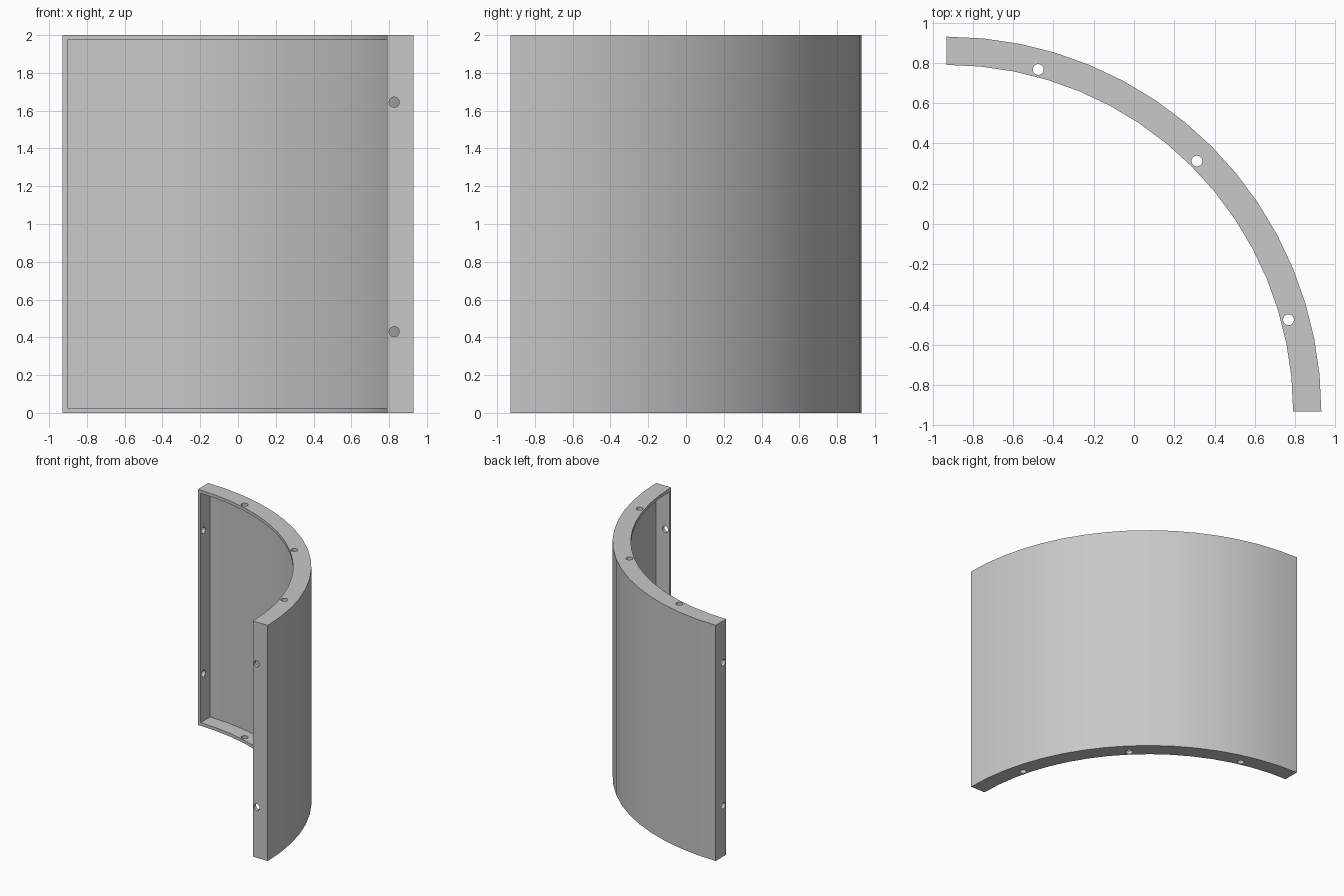
import bpy, bmesh, math
from mathutils import Matrix, Vector

cube = bpy.data.objects.get("Cube")
if cube:
    bpy.data.objects.remove(cube, do_unlink=True)

C = 0.93                      # the arc's axis stands at (-C, -C)
R_OUT, R_IN, R_HOLES = 2 * C, 1.72, 1.757
HEIGHT, FLANGE, SKIN = 2.0, 0.027, 0.0135
SEGMENTS, HOLE_R = 16, 0.027

grey = bpy.data.materials.new("light grey")
grey.use_nodes = True
grey.diffuse_color = (0.58, 0.58, 0.58, 1)
grey.node_tree.nodes["Principled BSDF"].inputs["Base Color"].default_value = grey.diffuse_color


def make_object(name, bm):
    bmesh.ops.recalc_face_normals(bm, faces=bm.faces)
    mesh = bpy.data.meshes.new(name)
    bm.to_mesh(mesh)
    bm.free()
    mesh.materials.append(grey)
    obj = bpy.data.objects.new(name, mesh)
    bpy.context.collection.objects.link(obj)
    return obj


def arc(radius, inset):
    """Quarter arc whose ends stop a fixed distance short of the end planes."""
    start = math.asin(inset / radius)
    step = (math.pi / 2 - 2 * start) / SEGMENTS
    return [(radius * math.cos(start + i * step) - C,
             radius * math.sin(start + i * step) - C) for i in range(SEGMENTS + 1)]


def sector(name, r_in, r_out, inset, z0, z1):
    """Upright block with a quarter-ring outline."""
    bm = bmesh.new()
    rings = [[bm.verts.new((x, y, z)) for x, y in arc(r, inset)]
             for r, z in ((r_in, z0), (r_out, z0), (r_out, z1), (r_in, z1))]
    for k in range(4):
        a, b = rings[k], rings[(k + 1) % 4]
        for i in range(SEGMENTS):
            bm.faces.new((a[i], a[i + 1], b[i + 1], b[i]))
    for i in (0, SEGMENTS):
        bm.faces.new([ring[i] for ring in rings])
    return make_object(name, bm)


def add_pin(bm, centre, axis, length):
    turn = Vector((0, 0, 1)).rotation_difference(Vector(axis)).to_matrix().to_4x4()
    bmesh.ops.create_cone(bm, cap_ends=True, segments=20, radius1=HOLE_R, radius2=HOLE_R,
                          depth=length, matrix=Matrix.Translation(centre) @ turn)


def cut(target, cutter):
    cutter.hide_render = True
    mod = target.modifiers.new("cut", 'BOOLEAN')
    mod.operation, mod.solver, mod.object = 'DIFFERENCE', 'EXACT', cutter
    bpy.context.view_layer.objects.active = target
    bpy.ops.object.modifier_apply(modifier=mod.name)
    bpy.data.objects.remove(cutter, do_unlink=True)


# Curved panel, hollowed from the inside to leave a thin skin and a flange all round
panel = sector("curved_panel", R_IN, R_OUT, 0, 0, HEIGHT)
cut(panel, sector("pocket_cutter", R_IN - 0.1, R_OUT - SKIN, FLANGE, FLANGE, HEIGHT - FLANGE))

# Bolt holes: three through the top and bottom flanges, two in each end flange
bm = bmesh.new()
for degrees in (15, 45, 75):
    a = math.radians(degrees)
    add_pin(bm, (R_HOLES * math.cos(a) - C, R_HOLES * math.sin(a) - C, HEIGHT / 2),
            (0, 0, 1), HEIGHT + 0.1)
for z in (0.43, 1.645):
    add_pin(bm, (R_HOLES - C, -C, z), (0, 1, 0), 0.1)
    add_pin(bm, (-C, R_HOLES - C, z), (1, 0, 0), 0.1)
cut(panel, make_object("hole_cutter", bm))

# Smooth curved walls with crisp edges
bpy.ops.object.select_all(action='DESELECT')
panel.select_set(True)
bpy.context.view_layer.objects.active = panel
bpy.ops.object.shade_smooth_by_angle(angle=math.radians(30))
